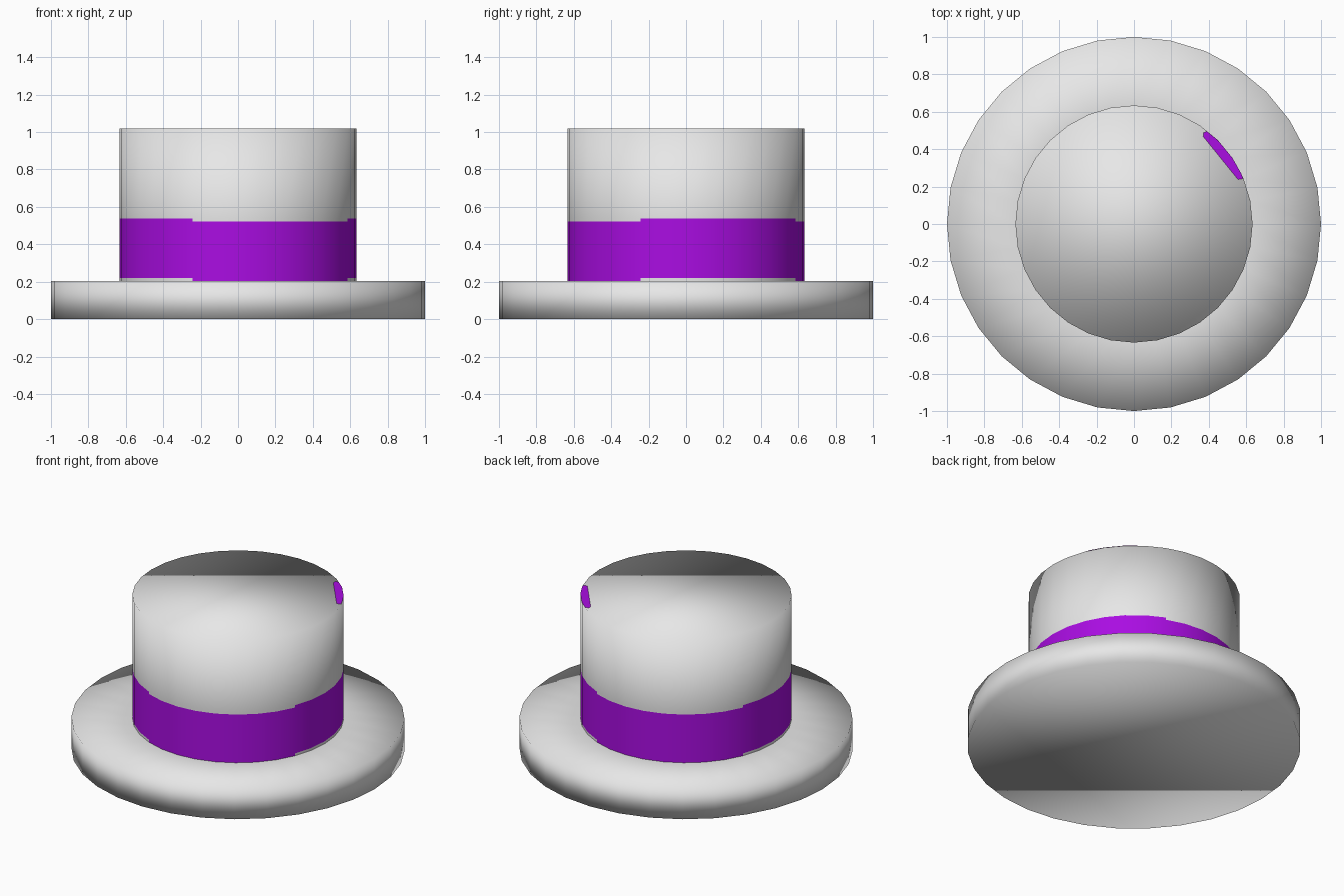
import bpy, bmesh, math

if "Cube" in bpy.data.objects:
    bpy.data.objects.remove(bpy.data.objects["Cube"])

SIDES = 32
CROWN_R, BRIM_H, TOP = 0.634, 0.203, 1.018


def material(name, rgb):
    m = bpy.data.materials.new(name)
    m.diffuse_color = (*rgb, 1)
    m.use_nodes = True
    m.node_tree.nodes["Principled BSDF"].inputs["Base Color"].default_value = m.diffuse_color
    return m


GREY = material("light grey felt", (0.8, 0.8, 0.8))
PURPLE = material("purple ribbon", (0.40, 0.004, 0.76))


def finish(name, bm, mats):
    bm.normal_update()
    for f in bm.faces:
        f.smooth = True
    mesh = bpy.data.meshes.new(name)
    bm.to_mesh(mesh)
    bm.free()
    for m in mats:
        mesh.materials.append(m)
    ob = bpy.data.objects.new(name, mesh)
    bpy.context.collection.objects.link(ob)
    return ob


def lathe(profile, cap_bottom=False, cap_top=False, colour=lambda ring, seg: 0):
    """Revolve (radius, z) points, colouring each face by ring and segment."""
    bm = bmesh.new()
    rings = []
    for r, z in profile:
        rings.append([bm.verts.new((r * math.cos(math.tau * i / SIDES),
                                    r * math.sin(math.tau * i / SIDES), z))
                      for i in range(SIDES)])
    for k in range(len(rings) - 1):
        a, b = rings[k], rings[k + 1]
        for i in range(SIDES):
            j = (i + 1) % SIDES
            f = bm.faces.new((a[i], a[j], b[j], b[i]))
            f.material_index = colour(k, i)
    if cap_bottom:
        bm.faces.new(rings[0][::-1])
    if cap_top:
        bm.faces.new(rings[-1])
    return bm


# Brim: a thick disc, open under the crown
finish("brim", lathe([(1, 0), (1, BRIM_H), (CROWN_R, BRIM_H)], cap_bottom=True), [GREY])


# Crown: the ribbon sits slightly higher on two opposite quarters
def ribbon(ring, seg):
    raised = ((seg + 2) // 8) % 2 == 0
    return int(ring in ((1, 2) if raised else (0, 1)))


heights = [BRIM_H, 0.219, 0.522, 0.537, TOP]
finish("crown", lathe([(CROWN_R, z) for z in heights], cap_top=True, colour=ribbon),
       [GREY, PURPLE])

# Small painted sliver at the edge of the crown top
bm = bmesh.new()
outline = [(0.556, 0.238), (0.582, 0.243), (0.573, 0.27), (0.527, 0.352),
           (0.448, 0.448), (0.39, 0.495), (0.372, 0.488), (0.37, 0.468)]
bm.faces.new([bm.verts.new((x, y, TOP + 0.002)) for x, y in outline])
finish("top_ribbon_sliver", bm, [PURPLE])
